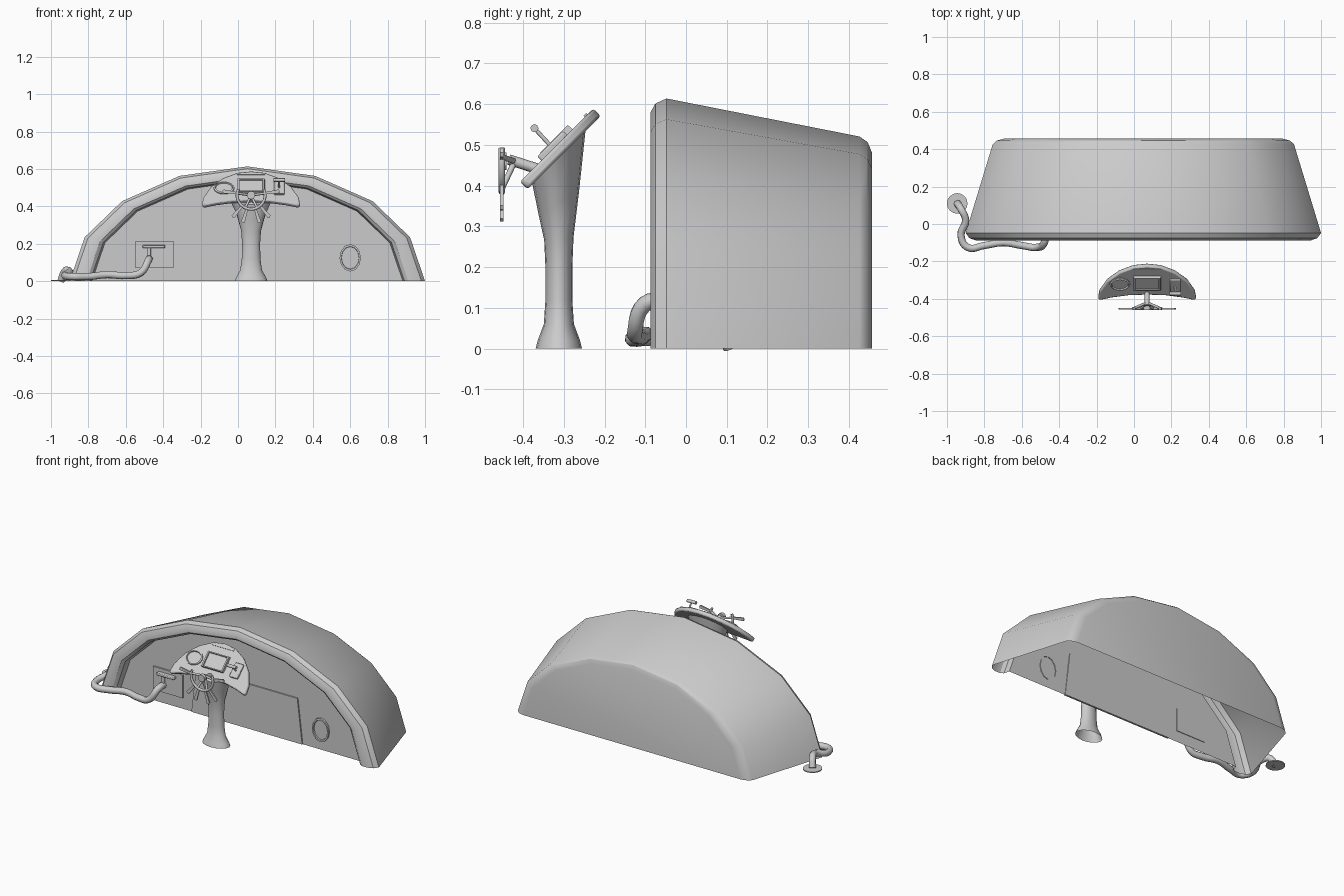
import bpy, bmesh
from math import cos, sin, pi, radians
from mathutils import Matrix, Vector

if "Cube" in bpy.data.objects:
    bpy.data.objects.remove(bpy.data.objects["Cube"])

DASH = Matrix.Translation((0.07, -0.40, 0.40)) @ Matrix.Rotation(pi / 4, 4, 'X')


def mesh(name, verts, faces, matrix=None, bevel=0, angle=30):
    me = bpy.data.meshes.new(name)
    me.from_pydata([tuple(v) for v in verts], [], faces)
    bm = bmesh.new()
    bm.from_mesh(me)
    bmesh.ops.recalc_face_normals(bm, faces=bm.faces)
    bm.to_mesh(me)
    bm.free()
    ob = bpy.data.objects.new(name, me)
    bpy.context.collection.objects.link(ob)
    if matrix:
        ob.matrix_world = matrix
    if bevel:
        m = ob.modifiers.new("bevel", 'BEVEL')
        m.width, m.segments, m.limit_method = bevel, 2, 'ANGLE'
    bpy.ops.object.select_all(action='DESELECT')
    ob.select_set(True)
    bpy.context.view_layer.objects.active = ob
    bpy.ops.object.shade_smooth_by_angle(angle=radians(angle))
    return ob


def loft(name, rings, closed=True, caps=(True, True), **kw):
    n = len(rings[0])
    verts = [v for r in rings for v in r]
    faces = [(k * n + i, k * n + (i + 1) % n, (k + 1) * n + (i + 1) % n, (k + 1) * n + i)
             for k in range(len(rings) - 1) for i in range(n if closed else n - 1)]
    if caps[0]:
        faces.append(tuple(range(n)))
    if caps[1]:
        faces.append(tuple(range(len(verts) - n, len(verts))))
    return mesh(name, verts, faces, **kw)


def slab(name, outline, z0, z1, **kw):
    return loft(name, [[(x, y, z) for x, y in outline] for z in (z0, z1)], **kw)


def rect(x0, x1, y0, y1):
    return [(x0, y0), (x1, y0), (x1, y1), (x0, y1)]


def oval(cx, cy, rx, ry, n):
    return [(cx + rx * cos(2 * pi * i / n), cy + ry * sin(2 * pi * i / n)) for i in range(n)]


def tube(name, points, r, smooth=True, sides=2):
    cu = bpy.data.curves.new(name, 'CURVE')
    cu.dimensions, cu.bevel_depth, cu.bevel_resolution = '3D', r, sides
    cu.use_fill_caps, cu.resolution_u = True, 5
    if smooth:
        s = cu.splines.new('BEZIER')
        s.bezier_points.add(len(points) - 1)
        for b, p in zip(s.bezier_points, points):
            b.co = p
            b.handle_left_type = b.handle_right_type = 'AUTO'
    else:
        s = cu.splines.new('POLY')
        s.points.add(len(points) - 1)
        for b, p in zip(s.points, points):
            b.co = (*p, 1)
    ob = bpy.data.objects.new(name, cu)
    bpy.context.collection.objects.link(ob)
    return ob


# Hull: faceted arch lofted front to back, with a rolled rim and recessed front wall
half = [(0.95, 0), (0.87, 0.235), (0.67, 0.428), (0.363, 0.563), (0, 0.614)]
arch = half + [(-x, z) for x, z in half[-2::-1]]
stations = [(-0.04, 0.875), (-0.075, 0.885), (-0.087, 0.905), (-0.087, 0.945), (-0.075, 0.98),
            (-0.048, 1.0), (0.426, 0.848), (0.446, 0.825), (0.456, 0.785)]
loft("hull", [[(0.05 + x * s, y, z * s) for x, z in arch] for y, s in stations],
     closed=False, angle=32)

# Front wall details (outlines drawn in x, z and pushed out towards -y)
WALL = Matrix.Translation((0, -0.04, 0)) @ Matrix.Rotation(pi / 2, 4, 'X')
slab("door", [(-0.286, 0.001), (0.473, 0.001), (0.44, 0.278), (-0.254, 0.278)], -0.004, 0.008, matrix=WALL)
slab("socket_panel", rect(-0.548, -0.345, 0.07, 0.214), -0.004, 0.01, matrix=WALL)
slab("socket_bar", rect(-0.51, -0.39, 0.178, 0.194), 0.005, 0.035, matrix=WALL, bevel=0.004)
slab("socket_stem", rect(-0.485, -0.465, 0.12, 0.18), 0.005, 0.025, matrix=WALL, bevel=0.004)
loft("porthole", [[(x, y, z) for x, y in oval(0.6, 0.125, 0.057 * k, 0.073 * k, 12)]
                  for k, z in ((1, -0.004), (1, 0.012), (0.85, 0.012), (0.82, 0.004))],
     caps=(False, True), matrix=WALL)

# Hose from the socket round to a foot on the ground
tube("hose", [(-0.475, -0.04, 0.12), (-0.48, -0.10, 0.11), (-0.52, -0.125, 0.045), (-0.60, -0.115, 0.03),
              (-0.70, -0.10, 0.035), (-0.80, -0.115, 0.025), (-0.89, -0.125, 0.025), (-0.925, -0.06, 0.03),
              (-0.90, 0.02, 0.05), (-0.925, 0.08, 0.055), (-0.945, 0.11, 0.005)], 0.02)
slab("hose_foot", oval(-0.945, 0.11, 0.055, 0.055, 16), 0, 0.006)

# Pedestal: flared elliptical column whose top follows the dash slope
sections = [(0, 0.088, 0.057, 0), (0.02, 0.08, 0.052, 0), (0.06, 0.058, 0.037, 0), (0.12, 0.05, 0.033, 0),
            (0.20, 0.048, 0.033, 0), (0.27, 0.053, 0.036, 0.1), (0.36, 0.078, 0.05, 0.6), (0.475, 0.13, 0.066, 1)]
loft("pedestal", [[(0.07 + x, -0.312 + y, z + tilt * y) for x, y in oval(0, 0, rx, ry, 16)]
                  for z, rx, ry, tilt in sections], caps=(False, True), angle=40)

# Crescent dash board
side = [(0.10, 0.035), (0.19, 0.018), (0.25, 0), (0.262, 0.008), (0.255, 0.06), (0.215, 0.14),
        (0.15, 0.205), (0.075, 0.245)]
crescent = [(0, 0.04)] + side + [(0, 0.256)] + [(-x, v) for x, v in side[::-1]]
slab("dash", crescent, -0.014, 0.012, matrix=DASH, bevel=0.007)

# Dash instruments
loft("gauge", [[(x, y, z) for x, y in oval(-0.145, 0.125, 0.055 * k, 0.045 * k, 16)]
               for k, z in ((1, 0), (1, 0.018), (0.85, 0.022), (0.8, 0.014))],
     caps=(False, True), matrix=DASH)
loft("screen_housing", [[(x, y, z) for x, y in rect(-0.075 * k, 0.075 * k, 0.135 - 0.05 * k, 0.135 + 0.05 * k)]
                        for k, z in ((1, 0), (0.96, 0.028), (0.84, 0.028), (0.82, 0.02))],
     caps=(False, True), matrix=DASH)
slab("top_vent", rect(-0.075, 0.075, 0.226, 0.236), 0, 0.016, matrix=DASH)
slab("lever_base", rect(0.122, 0.178, 0.075, 0.165), 0, 0.026, matrix=DASH, bevel=0.005)
tube("lever_rod", [(0.22, -0.325, 0.49), (0.22, -0.372, 0.541)], 0.005, False)
tube("lever_grip", [(0.19, -0.372, 0.541), (0.25, -0.372, 0.541)], 0.01, False)

# Steering: shaft, lower ring, struts and flat radiating handles
C = Vector((0.07, -0.452, 0.46))
tube("steering_shaft", [(0.07, -0.36, 0.44), (0.07, -0.435, 0.464)], 0.013, False)
slab("steering_hub", oval(0, 0, 0.022, 0.022, 12), -0.012, 0.008,
     matrix=Matrix.Translation(C) @ Matrix.Rotation(pi / 2, 4, 'X'))
tube("steering_ring", [C + Vector((0.075 * cos(a), 0, 0.075 * sin(a)))
                       for a in [radians(25 - 230 * i / 20) for i in range(21)]], 0.008, False)
for i, deg in enumerate((8, -50, -73, -107, -130, -188)):
    a = radians(deg)
    d = Vector((cos(a), 0, sin(a)))
    M = Matrix.Translation(C) @ Matrix.Rotation(-a, 4, 'Y')
    slab("steering_handle_%d" % i, [(0.07, -0.006), (0.15, -0.01), (0.155, 0), (0.15, 0.01), (0.07, 0.006)],
         -0.004, 0.004, matrix=M @ Matrix.Rotation(pi / 2, 4, 'X'))
for i, deg in enumerate((8, -65, -115, -188)):
    a = radians(deg)
    tube("steering_strut_%d" % i, [(0.07, -0.42, 0.46), C + 0.075 * Vector((cos(a), 0, sin(a)))], 0.007, False)
